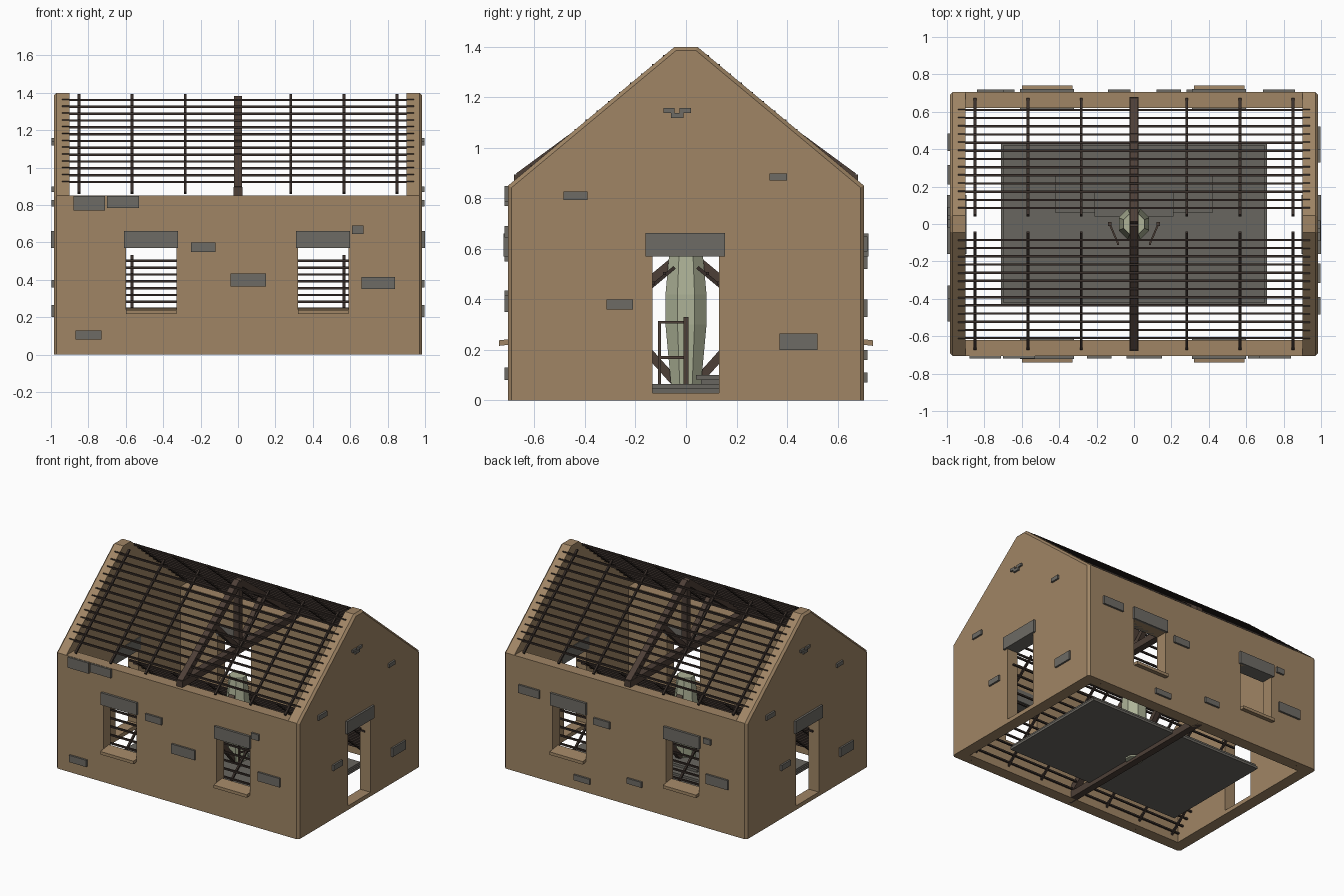
import bpy, bmesh, math
from mathutils import Vector, Matrix

if "Cube" in bpy.data.objects:
    bpy.data.objects.remove(bpy.data.objects["Cube"])


def mat(name, c):
    m = bpy.data.materials.new(name)
    m.diffuse_color = (*c, 1)
    m.use_nodes = True
    m.node_tree.nodes["Principled BSDF"].inputs["Base Color"].default_value = m.diffuse_color
    return m


TAN = mat("sandy plaster", (0.35, 0.235, 0.13))
GREY = mat("grey stone", (0.155, 0.147, 0.13))
FLOOR = mat("floor stone", (0.14, 0.132, 0.115))
WOOD = mat("old timber", (0.075, 0.05, 0.038))
DARK = mat("dark batten wood", (0.04, 0.028, 0.023))
PALE = mat("pale green stone", (0.42, 0.45, 0.31))


def finish(name, bm, m):
    bmesh.ops.recalc_face_normals(bm, faces=bm.faces)
    me = bpy.data.meshes.new(name)
    bm.to_mesh(me)
    bm.free()
    ob = bpy.data.objects.new(name, me)
    bpy.context.collection.objects.link(ob)
    if m:
        me.materials.append(m)
    return ob


def box(bm, x0, x1, y0, y1, z0, z1):
    M = Matrix.Translation(((x0 + x1) / 2, (y0 + y1) / 2, (z0 + z1) / 2)) @ Matrix.Diagonal(
        (abs(x1 - x0), abs(y1 - y0), abs(z1 - z0), 1))
    return bmesh.ops.create_cube(bm, size=1, matrix=M)["verts"]


def beam(bm, p, q, w, h):
    """Square bar from p to q."""
    p, q = Vector(p), Vector(q)
    d = q - p
    rot = d.to_track_quat('Y', 'Z').to_matrix().to_4x4()
    M = Matrix.Translation((p + q) / 2) @ rot @ Matrix.Diagonal((w, d.length, h, 1))
    bmesh.ops.create_cube(bm, size=1, matrix=M)


# Walls: gabled prism, hollowed and pierced
bm = bmesh.new()
prof = [(-0.705, 0), (0.705, 0), (0.705, 0.85), (0.045, 1.4), (-0.045, 1.4), (-0.705, 0.85)]
f = bm.faces.new([bm.verts.new((-0.985, y, z)) for y, z in prof])
ext = bmesh.ops.extrude_face_region(bm, geom=[f])["geom"]
bmesh.ops.translate(bm, vec=(1.97, 0, 0), verts=[v for v in ext if isinstance(v, bmesh.types.BMVert)])
corners = [e for e in bm.edges if abs(e.verts[0].co.x - e.verts[1].co.x) < 0.01
           and max(v.co.z for v in e.verts) > 0.1]
bmesh.ops.bevel(bm, geom=corners, offset=0.015, segments=1, affect='EDGES')
walls = finish("walls", bm, TAN)

cuts = [(-0.9, 0.9, -0.62, 0.62, -1, 2), (-0.9, 0.9, -1, 1, 0.85, 2),
        (-0.6, -0.33, -1, 1, 0.235, 0.57), (0.32, 0.59, -1, 1, 0.235, 0.57),
        (-2, 2, -0.133, 0.13, 0.03, 0.57)]
for c in cuts:
    bm = bmesh.new()
    box(bm, *c)
    cutter = finish("cutter", bm, None)
    cutter.hide_render = True
    mod = walls.modifiers.new("cut", 'BOOLEAN')
    mod.operation, mod.solver, mod.object = 'DIFFERENCE', 'EXACT', cutter
    bpy.context.view_layer.objects.active = walls
    bpy.ops.object.modifier_apply(modifier=mod.name)
    bpy.data.objects.remove(cutter)

# Window sills, sloping outward
bm = bmesh.new()
for s in (-1, 1):
    for x0, x1 in ((-0.6, -0.33), (0.32, 0.59)):
        for v in box(bm, x0, x1, s * 0.64, s * 0.74, 0.228, 0.25):
            if abs(v.co.y) > 0.7:
                v.co.z -= 0.012
finish("window_sills", bm, TAN)

# Lintels over windows and doors
bm = bmesh.new()
for s in (-1, 1):
    for x0, x1 in ((-0.61, -0.32), (0.31, 0.6)):
        box(bm, x0, x1, s * 0.615, s * 0.722, 0.57, 0.66)
    box(bm, s * 0.895, s * 1.0, -0.16, 0.155, 0.57, 0.662)
finish("lintels", bm, GREY)

# Bare stones showing through the plaster
front = [(-0.88, -0.71, 0.77, 0.848), (-0.7, -0.53, 0.785, 0.848), (-0.25, -0.12, 0.55, 0.6),
         (-0.04, 0.15, 0.365, 0.435), (0.66, 0.84, 0.35, 0.415), (-0.87, -0.73, 0.08, 0.13),
         (0.61, 0.67, 0.645, 0.69)]
back = [(0.69, 0.86, 0.59, 0.65), (0.12, 0.25, 0.52, 0.57), (0.28, 0.41, 0.07, 0.11),
        (-0.14, -0.02, 0.16, 0.2), (-0.84, -0.66, 0.33, 0.4), (-0.7, -0.64, 0.62, 0.66)]
gable = [(-0.485, -0.39, 0.793, 0.828), (0.33, 0.4, 0.87, 0.898), (-0.09, -0.045, 1.138, 1.157),
         (-0.06, -0.01, 1.118, 1.138), (-0.025, 0.02, 1.138, 1.157), (-0.315, -0.21, 0.36, 0.4),
         (0.37, 0.52, 0.2, 0.265)]
bm = bmesh.new()
for x0, x1, z0, z1 in front:
    box(bm, x0, x1, -0.719, -0.68, z0, z1)
for x0, x1, z0, z1 in back:
    box(bm, x0, x1, 0.68, 0.719, z0, z1)
for s in (-1, 1):
    for y0, y1, z0, z1 in gable:
        box(bm, s * 0.96, s * 0.998, s * y0, s * y1, z0, z1)
finish("exposed_stones", bm, GREY)


# Roof lattice: battens along x and thin rafters on both slopes
def slope(y):
    return 1.395 - 0.835 * (abs(y) - 0.045)


def lattice(name, drop):
    bm = bmesh.new()
    for s in (-1, 1):
        for i in range(13):
            y = s * (0.085 + i * 0.525 / 12)
            z = slope(y) - drop
            beam(bm, (-0.94, y, z), (0.94, y, z), 0.012, 0.012)
        for x in (-0.85, -0.567, -0.283, 0.283, 0.567, 0.85):
            beam(bm, (x, s * 0.045, slope(0.045) - drop - 0.008),
                 (x, s * 0.67, slope(0.67) - drop - 0.008), 0.014, 0.014)
    finish(name, bm, DARK)


lattice("roof_battens", 0)
lattice("inner_battens", 0.86)


# King post truss
def truss(name, base, apex):
    bm = bmesh.new()
    lo, hi = base + 0.025, apex - 0.035
    beam(bm, (0, -0.68, lo), (0, 0.68, lo), 0.05, 0.05)
    beam(bm, (0, 0, lo), (0, 0, hi), 0.045, 0.045)
    for s in (-1, 1):
        beam(bm, (0, s * 0.66, lo + 0.01), (0, 0, hi), 0.045, 0.045)
        beam(bm, (0, 0, lo), (0, s * 0.29, lo + 0.01 + (hi - lo) * 0.56), 0.035, 0.035)
    finish(name, bm, WOOD)


truss("roof_truss", 0.845, 1.4)
truss("inner_truss", 0.0, 0.62)

# Layered floor slab and low plates
bm = bmesh.new()
box(bm, -0.71, 0.71, -0.43, 0.43, 0.03, 0.048)
box(bm, -0.7, 0.7, -0.42, 0.42, 0.048, 0.066)
box(bm, -0.42, 0.42, 0.06, 0.26, 0.066, 0.082)
box(bm, -0.21, 0.21, 0.04, 0.17, 0.082, 0.1)
finish("floor_slab", bm, FLOOR)

# Barrel-shaped eight-sided pillar
bm = bmesh.new()
rings = []
for r, z in ((0.06, 0.02), (0.07, 0.12), (0.088, 0.3), (0.088, 0.42), (0.07, 0.6), (0.06, 0.68)):
    rings.append([bm.verts.new((r * math.cos((k + .5) * math.pi / 4), r * math.sin((k + .5) * math.pi / 4), z))
                  for k in range(8)])
for a, b in zip(rings, rings[1:]):
    for k in range(8):
        bm.faces.new((a[k], a[(k + 1) % 8], b[(k + 1) % 8], b[k]))
bm.faces.new(rings[0])
bm.faces.new(rings[-1])
finish("pillar", bm, PALE)

# Pair of small handrails beside the pillar
bm = bmesh.new()
for s in (-1, 1):
    a, b = (s * 0.13, 0.0), (s * 0.085, -0.105)
    beam(bm, (*a, 0.06), (*a, 0.33), 0.02, 0.02)
    beam(bm, (*b, 0.06), (*b, 0.315), 0.012, 0.012)
    for z in (0.17, 0.31):
        beam(bm, (*a, z), (*b, z), 0.01, 0.01)
finish("handrails", bm, WOOD)
